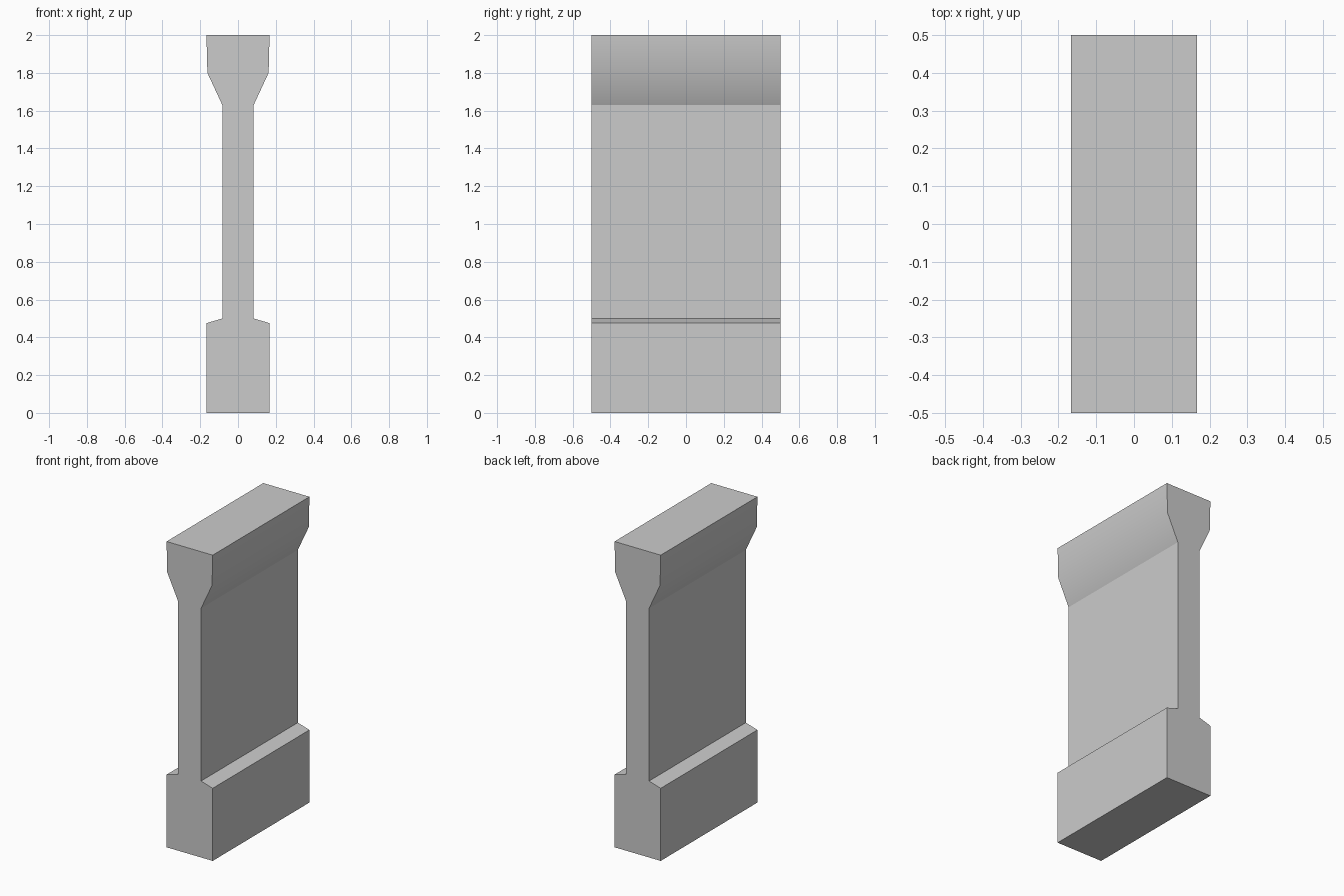
import bpy, bmesh, math

if "Cube" in bpy.data.objects:
    bpy.data.objects.remove(bpy.data.objects["Cube"])

# Right half of the cross-section (x, z), from base to cap; mirrored for the left
KNEE_Z = 1.63
half = [(0.167, 0.0), (0.167, 0.475), (0.083, 0.50),
        (0.083, KNEE_Z), (0.162, 1.80), (0.167, 2.0)]
outline = half + [(-x, z) for x, z in reversed(half)]

# Extrude the profile along y
bm = bmesh.new()
profile = bm.faces.new([bm.verts.new((x, -0.5, z)) for x, z in outline])
result = bmesh.ops.extrude_face_region(bm, geom=[profile], use_keep_orig=True)
moved = [v for v in result["geom"] if isinstance(v, bmesh.types.BMVert)]
bmesh.ops.translate(bm, verts=moved, vec=(0, 1, 0))
bmesh.ops.recalc_face_normals(bm, faces=bm.faces)

# Smooth only the bend in the cap; keep the knee and all other edges sharp
for face in bm.faces:
    face.smooth = True
for edge in bm.edges:
    at_knee = all(abs(v.co.z - KNEE_Z) < 1e-4 for v in edge.verts)
    edge.smooth = not at_knee and edge.calc_face_angle(math.pi) < math.radians(30)

mesh = bpy.data.meshes.new("wall_section")
bm.to_mesh(mesh)
bm.free()
wall = bpy.data.objects.new("wall_section", mesh)
bpy.context.collection.objects.link(wall)
